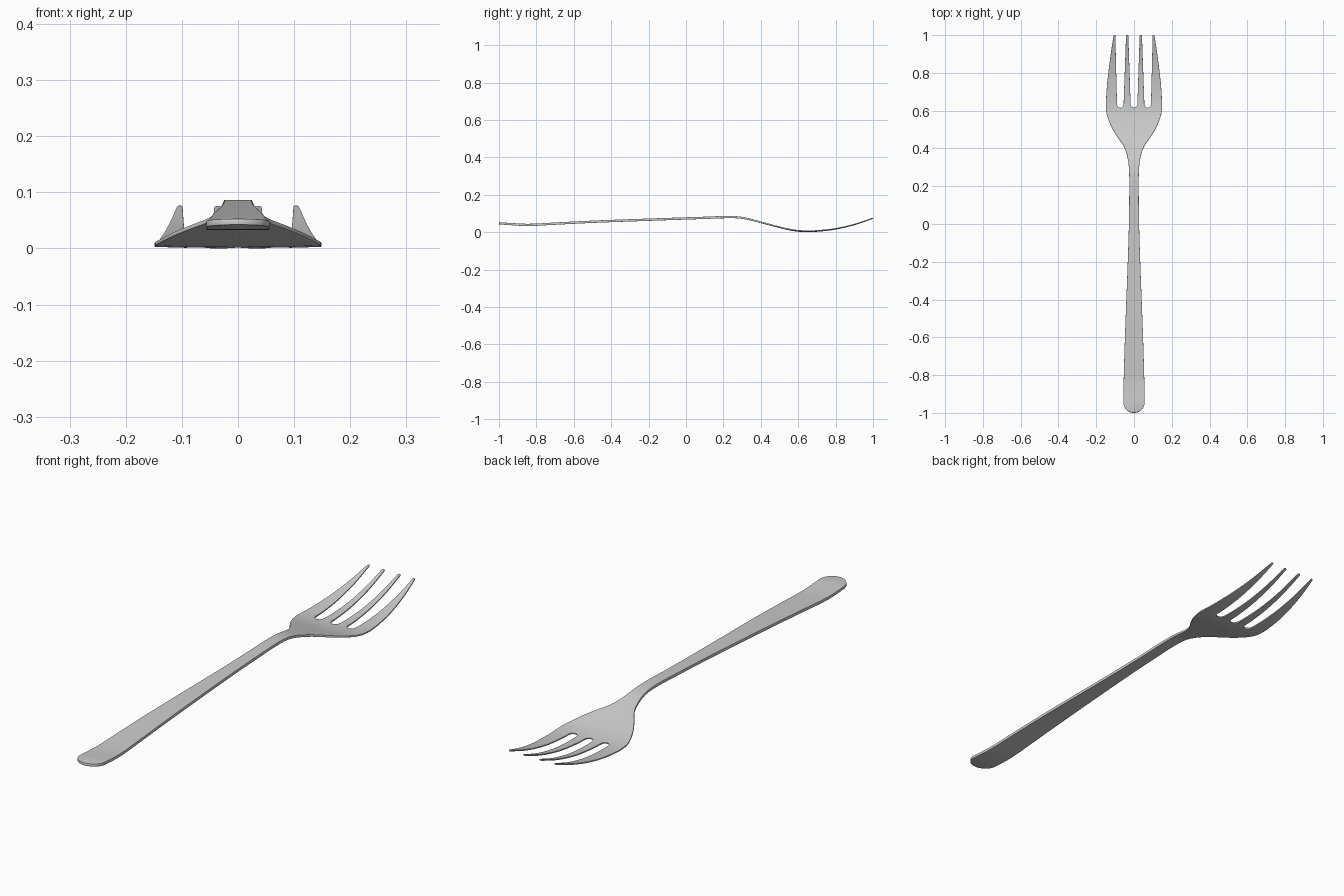
import bpy, bmesh, math

if "Cube" in bpy.data.objects:
    bpy.data.objects.remove(bpy.data.objects["Cube"])

# Side profile (y, z), half width (y, w) and thickness (y, t) along the fork
PROFILE = [(-1, .048), (-.93, .043), (-.84, .039), (-.7, .046), (-.5, .056), (-.2, .067),
           (.1, .077), (.22, .081), (.3, .077), (.4, .053), (.5, .026), (.57, .01),
           (.64, .0035), (.72, .007), (.8, .017), (.9, .040), (1, .074)]
WIDTH = [(-1, .055), (-.945, .056), (-.88, .056), (-.6, .048), (-.2, .033), (0, .027),
         (.2, .025), (.3, .027), (.36, .036), (.41, .053), (.46, .087), (.51, .117),
         (.56, .138), (.605, .149), (.635, .149), (.72, .144), (.8, .136), (.9, .123), (1, .108)]
THICK = [(-1, .011), (-.9, .012), (.2, .012), (.32, .010), (.5, .007), (.65, .006), (1, .005)]
ROOT, ARC = .635, .02          # where the tines start, depth of rounded slot ends
BASE = [-.149, -.09, -.055, -.018, .018, .055, .09, .149]   # tine edges at the root
TIP = [-.108, -.099, -.042, -.030, .030, .042, .099, .108]  # tine edges at the tip


def curve(pts, y):
    """Smooth interpolation through (y, value) points."""
    y = min(max(y, pts[0][0]), pts[-1][0])
    i = next(k for k in range(len(pts) - 1) if y <= pts[k + 1][0])

    def slope(k):
        a, b = pts[max(k - 1, 0)], pts[min(k + 1, len(pts) - 1)]
        return (b[1] - a[1]) / (b[0] - a[0])
    (y0, v0), (y1, v1) = pts[i], pts[i + 1]
    h = y1 - y0
    t = (y - y0) / h
    return ((2*t**3 - 3*t*t + 1) * v0 + (t**3 - 2*t*t + t) * h * slope(i)
            + (3*t*t - 2*t**3) * v1 + (t**3 - t*t) * h * slope(i + 1))


def tine_edge(k, y):
    if k in (0, 7):
        return math.copysign(curve(WIDTH, y), BASE[k])
    t = (y - ROOT) / (1 - ROOT)
    return BASE[k] + (TIP[k] - BASE[k]) * t


bm = bmesh.new()


def vert(x, y):
    cup = .003 * (x / .15) ** 2 if y > .3 else 0
    return bm.verts.new((x, y, curve(PROFILE, y) + cup))


def bridge(a, b):
    for i in range(len(a) - 1):
        bm.faces.new((a[i], a[i + 1], b[i + 1], b[i]))


# Columns shared by handle, head and tines: (fraction across, slot arc offset)
columns, starts = [], []
for k in range(7):
    n = 8 if k % 2 else 6
    starts.append(len(columns))
    for s in range(n):
        if k % 2:
            a = math.pi * s / n
            f, off = (1 - math.cos(a)) / 2, -ARC * math.sin(a)
        else:
            f, off = s / n, 0
        columns.append(((BASE[k] + (BASE[k + 1] - BASE[k]) * f) / .149, off))
starts.append(len(columns))
columns.append((1, 0))

# Handle and head
rows = [[vert(.056 * math.sin(f * math.pi / 2), -.945 - .055 * math.cos(f * math.pi / 2))
         for f, _ in columns]]
ys = [-.93 + .04 * i for i in range(30)] + [.25 + .0175 * i for i in range(21)]
for y in ys:
    rows.append([vert(f * curve(WIDTH, y), y) for f, _ in columns])
rows.append([vert(f * .149, ROOT + off) for f, off in columns])
for a, b in zip(rows, rows[1:]):
    bridge(a, b)

# Four tapering tines
for k in (0, 2, 4, 6):
    prev = rows[-1][starts[k]:starts[k + 1] + 1]
    for r in range(1, 19):
        y = ROOT + (1 - ROOT) * r / 18
        l, rt = tine_edge(k, y), tine_edge(k + 1, y)
        cur = [vert(l + (rt - l) * s / 6, y - (.004 * (s / 3 - 1) ** 2 if r == 18 else 0))
               for s in range(7)]
        bridge(prev, cur)
        prev = cur

mesh = bpy.data.meshes.new("fork")
bm.to_mesh(mesh)
bm.free()
fork = bpy.data.objects.new("fork", mesh)
bpy.context.collection.objects.link(fork)

# Thickness varies along the length, with softened edges
group = fork.vertex_groups.new(name="thickness")
for v in mesh.vertices:
    group.add([v.index], curve(THICK, v.co.y) / .0125, 'REPLACE')
solid = fork.modifiers.new("thickness", 'SOLIDIFY')
solid.thickness = .0125
solid.offset = 0
solid.vertex_group = "thickness"
bevel = fork.modifiers.new("soft_edges", 'BEVEL')
bevel.width = .0018
bevel.segments = 2
bevel.limit_method = 'ANGLE'
bevel.angle_limit = math.radians(50)

bpy.context.view_layer.objects.active = fork
fork.select_set(True)
bpy.ops.object.convert(target='MESH')
low = min(v.co.z for v in fork.data.vertices)
for v in fork.data.vertices:
    v.co.z -= low
bpy.ops.object.shade_smooth_by_angle(angle=math.radians(40))
